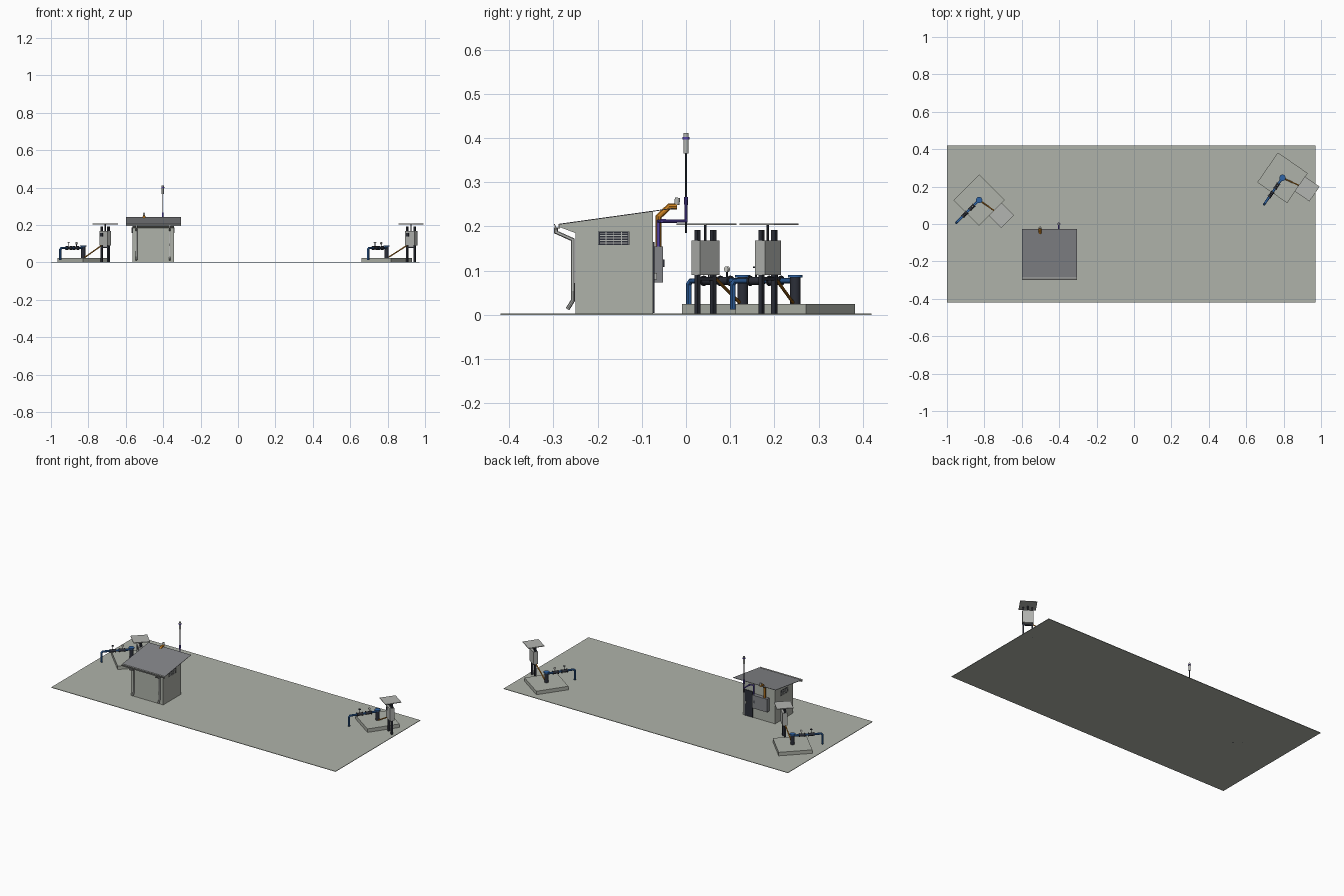
import bpy, bmesh, math
from mathutils import Matrix, Vector

if "Cube" in bpy.data.objects:
    bpy.data.objects.remove(bpy.data.objects["Cube"])


def mat(name, rgb):
    m = bpy.data.materials.new(name)
    m.diffuse_color = (*rgb, 1)
    m.use_nodes = True
    m.node_tree.nodes["Principled BSDF"].inputs["Base Color"].default_value = m.diffuse_color
    return m


CONCRETE = mat("concrete grey", (0.43, 0.45, 0.40))
METAL = mat("light metal", (0.45, 0.46, 0.44))
ROOF = mat("roof grey", (0.23, 0.235, 0.25))
BLUE = mat("pipe blue", (0.03, 0.13, 0.38))
DARK = mat("dark steel", (0.025, 0.028, 0.04))
ORANGE = mat("conduit orange", (0.60, 0.22, 0.015))
PURPLE = mat("conduit purple", (0.10, 0.06, 0.42))
WHITE = mat("gauge white", (0.7, 0.7, 0.66))
I = Matrix.Identity(4)


def finish(name, bm, m, M=I, smooth=False):
    bm.transform(M)
    bmesh.ops.recalc_face_normals(bm, faces=bm.faces[:])
    me = bpy.data.meshes.new(name)
    bm.to_mesh(me)
    bm.free()
    me.materials.append(m)
    o = bpy.data.objects.new(name, me)
    bpy.context.collection.objects.link(o)
    if smooth:
        bpy.ops.object.select_all(action='DESELECT')
        o.select_set(True)
        bpy.context.view_layer.objects.active = o
        bpy.ops.object.shade_smooth_by_angle(angle=math.radians(35))
    return o


def box(name, lo, hi, m, M=I):
    bm = bmesh.new()
    lo, hi = Vector(lo), Vector(hi)
    bmesh.ops.create_cube(bm, size=1, matrix=Matrix.Translation((lo + hi) / 2) @ Matrix.Diagonal((*(hi - lo), 1)))
    return finish(name, bm, m, M)


def cyl(name, a, b, r, m, M=I, n=16):
    a, b = Vector(a), Vector(b)
    d = b - a
    T = Matrix.Translation((a + b) / 2) @ d.to_track_quat('Z', 'Y').to_matrix().to_4x4()
    bm = bmesh.new()
    bmesh.ops.create_cone(bm, cap_ends=True, segments=n, radius1=r, radius2=r, depth=d.length, matrix=T)
    return finish(name, bm, m, M, True)


def tube(name, pts, r, m, M=I, res=3):
    cu = bpy.data.curves.new(name, 'CURVE')
    cu.dimensions = '3D'
    cu.bevel_depth, cu.bevel_resolution, cu.use_fill_caps = r, res, True
    s = cu.splines.new('POLY')
    s.points.add(len(pts) - 1)
    for p, c in zip(s.points, pts):
        p.co = (*c, 1)
    tmp = bpy.data.objects.new(name + "_path", cu)
    bpy.context.collection.objects.link(tmp)
    bpy.context.view_layer.update()
    bm = bmesh.new()
    bm.from_mesh(tmp.evaluated_get(bpy.context.evaluated_depsgraph_get()).to_mesh())
    bpy.data.objects.remove(tmp)
    return finish(name, bm, m, M, res > 0)


def prism(name, prof, x0, x1, m):
    bm = bmesh.new()
    f = bm.faces.new([bm.verts.new((x0, y, z)) for y, z in prof])
    g = bmesh.ops.extrude_face_region(bm, geom=[f])
    bmesh.ops.translate(bm, vec=(x1 - x0, 0, 0), verts=[v for v in g['geom'] if isinstance(v, bmesh.types.BMVert)])
    return finish(name, bm, m)


# Site slab
box("site_slab", (-1, -0.42, 0), (0.97, 0.42, 0.003), CONCRETE)

# Hut: walls with eave wedge, thin sloped roof
X0, X1 = -0.565, -0.343
prism("hut_walls", [(-0.25, 0), (-0.075, 0), (-0.075, 0.2335), (-0.287, 0.204), (-0.287, 0.199), (-0.25, 0.185)], X0, X1, CONCRETE)
prism("hut_roof", [(-0.287, 0.204), (-0.028, 0.240), (-0.028, 0.242), (-0.287, 0.206)], -0.60, -0.305, ROOF)

# Gutter and two downpipes
prism("gutter", [(-0.285, 0.206), (-0.285, 0.195), (-0.295, 0.195), (-0.299, 0.206), (-0.297, 0.206), (-0.293, 0.198), (-0.288, 0.198), (-0.288, 0.206)], -0.60, -0.305, METAL)
for x in (-0.543, -0.365):
    tube("downpipe", [(x, -0.294, 0.198), (x, -0.294, 0.187), (x, -0.256, 0.170), (x, -0.256, 0.032), (x, -0.268, 0.013)], 0.005, METAL)

# Side vents: light frame, dark backing, slats
for x, s in ((X0, -1), (X1, 1)):
    xs = sorted((x, x + s * 0.002))
    box("vent_panel", (xs[0], -0.199, 0.158), (xs[1], -0.128, 0.188), DARK)
    xs = sorted((x, x + s * 0.004))
    for i in range(5):
        z = 0.1615 + i * 0.0056
        box("vent_slat", (xs[0], -0.195, z), (xs[1], -0.132, z + 0.0018), METAL)
    for i in range(5):
        y = -0.199 + i * 0.0173
        box("vent_bar", (xs[0], y, 0.158), (xs[1], y + 0.002, 0.188), METAL)

# Back door with handle
box("hut_door", (-0.412, -0.075, 0.004), (-0.355, -0.071, 0.165), DARK)
box("door_handle", (-0.368, -0.071, 0.08), (-0.363, -0.066, 0.095), METAL)

# Back cabinet with latch
box("cabinet", (-0.525, -0.075, 0.073), (-0.42, -0.052, 0.155), ROOF)
box("cabinet_latch", (-0.44, -0.052, 0.108), (-0.434, -0.049, 0.125), DARK)

# Orange cable riser through the roof with a grey beacon
tube("orange_riser", [(-0.502, -0.062, 0.15), (-0.502, -0.062, 0.222), (-0.502, -0.038, 0.245), (-0.502, -0.020, 0.245)], 0.0075, ORANGE)
cyl("riser_cap", (-0.502, -0.021, 0.249), (-0.502, -0.019, 0.265), 0.006, METAL)

# Purple conduit, aerial mast and head
tube("purple_conduit", [(-0.425, -0.063, 0.15), (-0.425, -0.063, 0.212), (-0.402, -0.055, 0.212), (-0.402, 0, 0.212), (-0.402, 0, 0.267)], 0.0045, PURPLE)
cyl("mast", (-0.402, 0, 0.185), (-0.402, 0, 0.37), 0.0022, DARK)
cyl("aerial_head", (-0.402, 0, 0.365), (-0.402, 0, 0.411), 0.006, METAL)
cyl("aerial_ring", (-0.402, 0, 0.397), (-0.402, 0, 0.402), 0.008, PURPLE)


def well(cx, cy, ang):
    M = Matrix.Translation((cx, cy, 0)) @ Matrix.Rotation(math.radians(ang), 4, 'Z')
    # Concrete pad
    box("well_pad", (-0.097, -0.097, 0), (0.097, 0.097, 0.025), CONCRETE, M)
    # Wellhead
    cyl("wellhead", (0, 0, 0.025), (0, 0, 0.084), 0.012, DARK, M)
    cyl("wellhead_flange", (0, 0, 0.084), (0, 0, 0.090), 0.017, BLUE, M)
    # Discharge pipe
    tube("discharge_pipe", [(0, 0, 0.077), (-0.165, 0, 0.077), (-0.172, 0, 0.07), (-0.172, 0, 0.012)], 0.0065, BLUE, M)
    # Valve and meter bodies with end flanges
    for x in (-0.055, -0.108):
        cyl("valve_body", (x - 0.015, 0, 0.077), (x + 0.015, 0, 0.077), 0.009, DARK, M)
        for e in (-0.016, 0.016):
            cyl("valve_flange", (x + e - 0.002, 0, 0.077), (x + e + 0.002, 0, 0.077), 0.0115, DARK, M)
    cyl("valve_stem", (-0.108, 0, 0.08), (-0.108, 0, 0.108), 0.002, DARK, M, 8)
    cyl("valve_wheel", (-0.108, 0, 0.106), (-0.108, 0, 0.109), 0.007, DARK, M)
    # Pressure gauge
    cyl("gauge_stem", (-0.05, 0, 0.08), (-0.05, 0, 0.098), 0.0018, DARK, M, 8)
    cyl("gauge", (-0.05, -0.003, 0.103), (-0.05, 0.003, 0.103), 0.0065, WHITE, M)
    # Posts, crossbar, control box and solar panel
    px, py = 0.024, -0.143
    for s in (-1, 1):
        y = py + s * 0.025
        box("post", (px - 0.005, y - 0.005, 0), (px + 0.005, y + 0.005, 0.192), DARK, M)
    box("post_crossbar", (px - 0.004, py - 0.03, 0.078), (px + 0.004, py + 0.03, 0.086), DARK, M)
    box("control_box", (px - 0.014, py - 0.031, 0.09), (px + 0.014, py + 0.031, 0.168), METAL, M)
    box("control_window", (px - 0.016, py + 0.004, 0.14), (px - 0.014, py + 0.022, 0.158), DARK, M)
    cyl("panel_mast", (px, py, 0.165), (px, py, 0.203), 0.003, DARK, M, 8)
    box("solar_panel", (px - 0.046, py - 0.047, 0.203), (px + 0.05, py + 0.049, 0.207), METAL, M)
    # Orange cable conduit from pad to box
    tube("orange_conduit", [(0.002, -0.012, 0.028), (px - 0.003, py + 0.022, 0.092)], 0.0035, ORANGE, M)


well(-0.828, 0.128, 45)
well(0.794, 0.247, 55.3)
